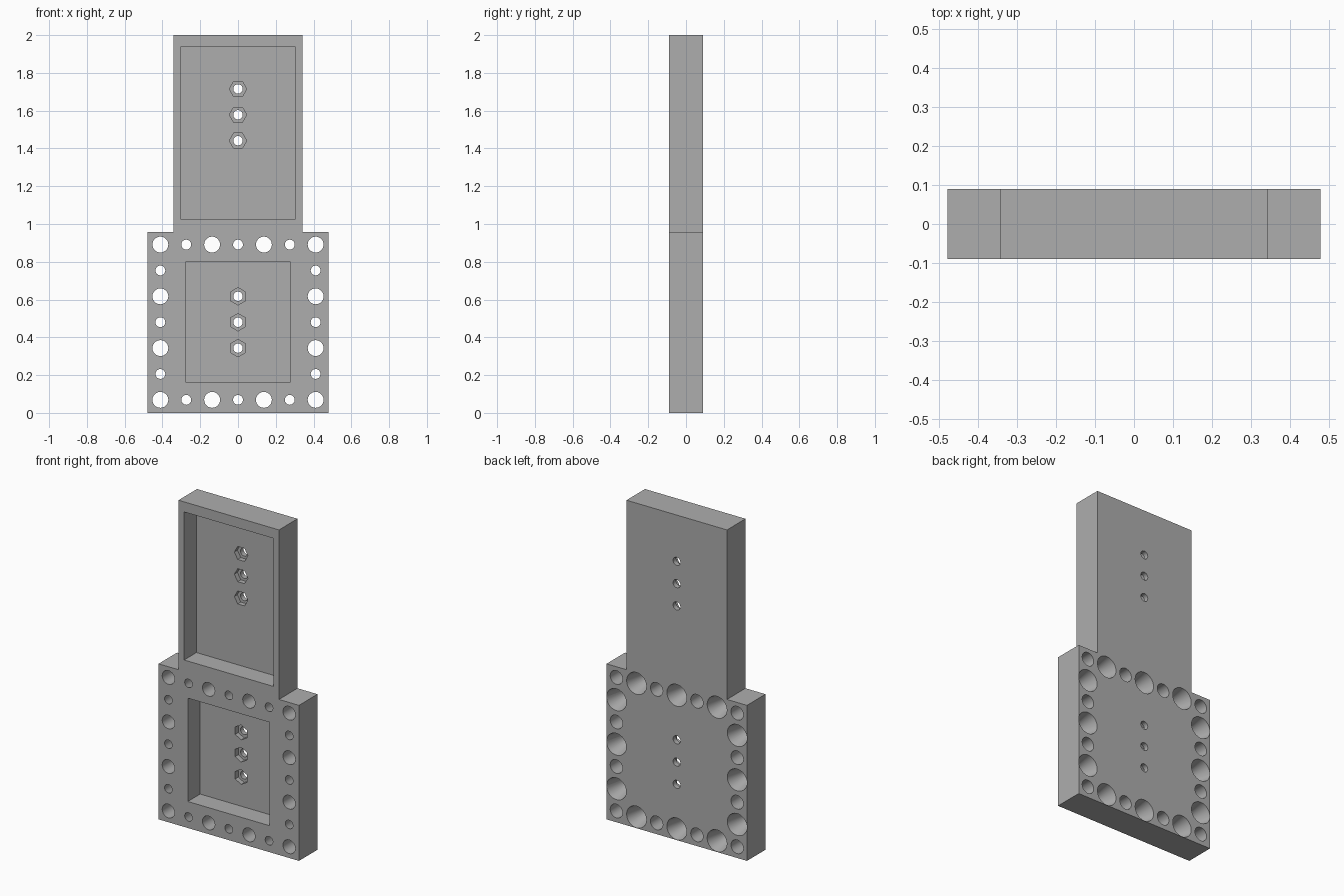
import bpy, bmesh, math
from mathutils import Matrix

if "Cube" in bpy.data.objects:
    bpy.data.objects.remove(bpy.data.objects["Cube"])

HALF = 0.09          # half thickness
FLOOR = 0.03         # y of pocket floors
PITCH = 0.137        # hole spacing

grey = bpy.data.materials.new("plain grey")
grey.diffuse_color = (0.42, 0.42, 0.42, 1)
grey.use_nodes = True
grey.node_tree.nodes["Principled BSDF"].inputs["Base Color"].default_value = grey.diffuse_color


def make_object(name, bm):
    bmesh.ops.recalc_face_normals(bm, faces=bm.faces[:])
    mesh = bpy.data.meshes.new(name)
    bm.to_mesh(mesh)
    bm.free()
    mesh.materials.append(grey)
    obj = bpy.data.objects.new(name, mesh)
    bpy.context.collection.objects.link(obj)
    return obj


def add_box(bm, half_x, y0, y1, z0, z1):
    m = Matrix.Translation((0, (y0 + y1) / 2, (z0 + z1) / 2)) @ Matrix.Diagonal((2 * half_x, y1 - y0, z1 - z0, 1))
    bmesh.ops.create_cube(bm, size=1, matrix=m)


def add_bore(bm, x, z, y0, y1, r0, r1, sides=40, turn=0):
    # tapered prism running along y, radius r0 at y0 and r1 at y1
    m = Matrix.Translation((x, (y0 + y1) / 2, z)) @ Matrix.Rotation(-math.pi / 2, 4, 'X') @ Matrix.Rotation(turn, 4, 'Z')
    bmesh.ops.create_cone(bm, cap_ends=True, segments=sides, radius1=r0, radius2=r1, depth=y1 - y0, matrix=m)


def cut(body, bm):
    cutter = make_object("cutter", bm)
    mod = body.modifiers.new("cut", 'BOOLEAN')
    mod.operation = 'DIFFERENCE'
    mod.solver = 'EXACT'
    mod.object = cutter
    bpy.context.view_layer.objects.active = body
    bpy.ops.object.modifier_apply(modifier=mod.name)
    bpy.data.objects.remove(cutter)


# stepped plate: wide lower block, narrower upper block
bm = bmesh.new()
right = [(0.478, 0), (0.478, 0.957), (0.342, 0.957), (0.342, 2.0)]
outline = right + [(-x, z) for x, z in reversed(right)]
face = bm.faces.new([bm.verts.new((x, -HALF, z)) for x, z in outline])
ext = bmesh.ops.extrude_face_region(bm, geom=[face])
bmesh.ops.translate(bm, vec=(0, 2 * HALF, 0), verts=[v for v in ext["geom"] if isinstance(v, bmesh.types.BMVert)])
plate = make_object("stepped_plate", bm)

# rectangular front pockets
bm = bmesh.new()
add_box(bm, 0.304, -0.2, FLOOR, 1.027, 1.938)
add_box(bm, 0.279, -0.2, FLOOR, 0.163, 0.799)
cut(plate, bm)

# hexagonal nut recesses: upper row flat-topped, lower row point-topped
centres = [(c + k * PITCH, c > 1) for c in (0.48, 1.578) for k in (-1, 0, 1)]
bm = bmesh.new()
for z, upper in centres:
    add_bore(bm, 0, z, 0.0, FLOOR + 0.03, 0.046, 0.046, 6, math.pi / 2 if upper else 0)
cut(plate, bm)

# bolt holes and the border ring of straight and tapered holes
bm = bmesh.new()
for z, upper in centres:
    add_bore(bm, 0, z, 0.0, 0.15, 0.025, 0.025, 24)
slope = (0.067 - 0.026) / (2 * HALF)
for i in range(-3, 4):
    for j in range(-3, 4):
        if max(abs(i), abs(j)) < 3:
            continue
        x, z = i * PITCH, 0.48 + j * PITCH
        if (i + j) % 2 == 0:
            add_bore(bm, x, z, -0.11, 0.11, 0.042, 0.042)
        else:
            add_bore(bm, x, z, -HALF - 0.02, HALF + 0.02, 0.026 - 0.02 * slope, 0.067 + 0.02 * slope)
cut(plate, bm)

# smooth hole walls, crisp edges
plate.select_set(True)
bpy.context.view_layer.objects.active = plate
bpy.ops.object.shade_smooth_by_angle(angle=math.radians(30))
